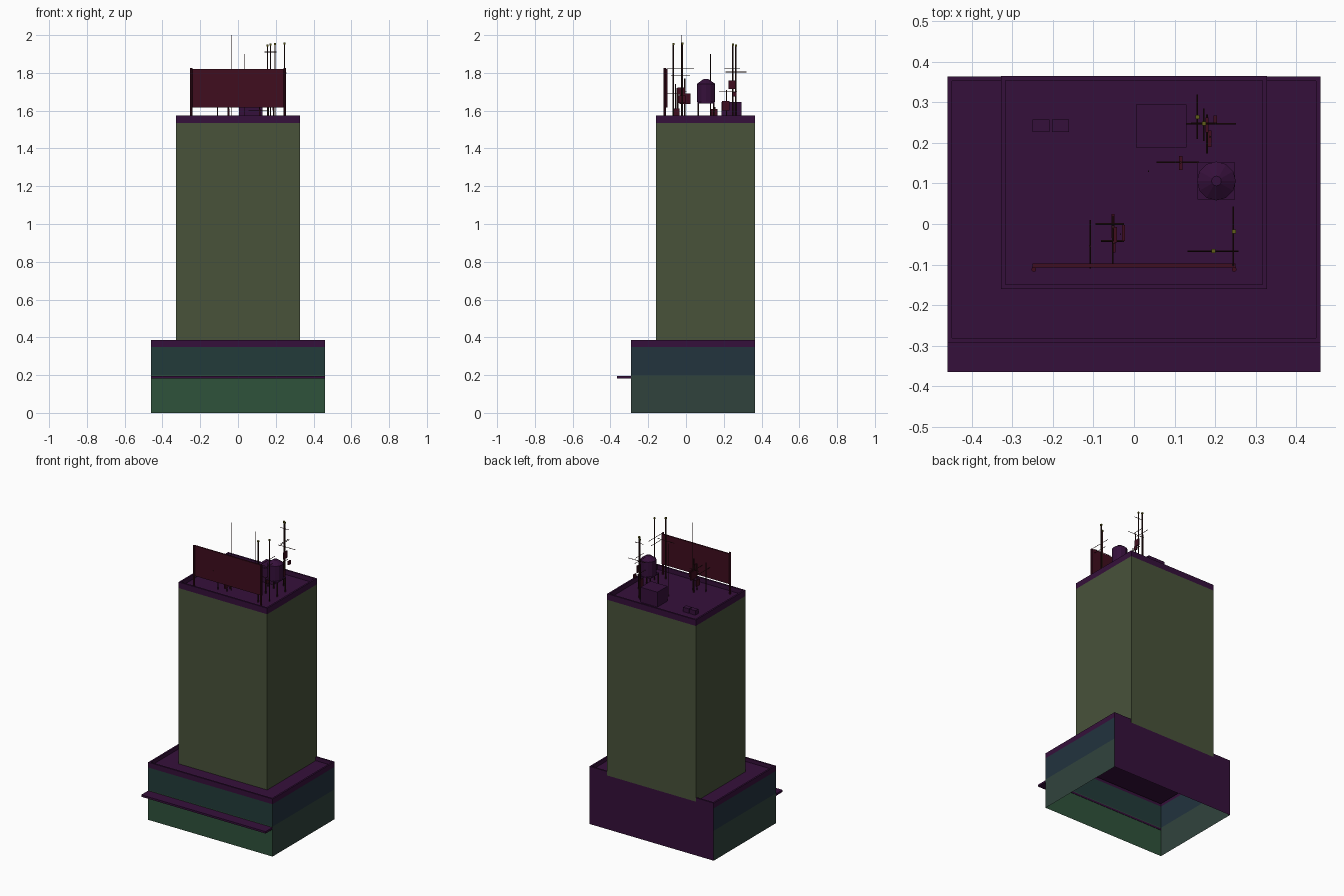
import bpy, bmesh
from mathutils import Vector


def mat(name, r, g, b):
    m = bpy.data.materials.new(name)
    m.diffuse_color = (r, g, b, 1)
    return m


PURPLE = mat("purple", 0.036, 0.005, 0.043)
OLIVE = mat("olive", 0.065, 0.085, 0.042)
GREEN = mat("green", 0.028, 0.085, 0.044)
GREY_GREEN = mat("grey_green", 0.03, 0.055, 0.046)
TEAL = mat("teal", 0.016, 0.044, 0.042)
BLUE = mat("slate_blue", 0.016, 0.033, 0.048)
RED = mat("dark_red", 0.05, 0.004, 0.013)
BROWN = mat("dark_brown", 0.03, 0.008, 0.008)
YELLOW = mat("yellow", 0.12, 0.11, 0.01)


def finish(name, bm, mats):
    me = bpy.data.meshes.new(name)
    bm.to_mesh(me)
    bm.free()
    for m in mats:
        me.materials.append(m)
    ob = bpy.data.objects.new(name, me)
    bpy.context.collection.objects.link(ob)
    return ob


def shell(name, rect, levels, mats):
    """Open-bottomed block: levels are (z, inset, materials for front, right, back, left)."""
    x0, x1, y0, y1 = rect
    bm = bmesh.new()
    prev = None
    for z, i, ids in levels:
        ring = [bm.verts.new(p) for p in ((x0 + i, y0 + i, z), (x1 - i, y0 + i, z),
                                          (x1 - i, y1 - i, z), (x0 + i, y1 - i, z))]
        if prev:
            for k in range(4):
                n = (k + 1) % 4
                bm.faces.new((prev[k], prev[n], ring[n], ring[k])).material_index = ids[k]
        prev = ring
    bm.faces.new(prev)
    return finish(name, bm, mats)


def box(name, lo, hi, m):
    lo, hi = Vector(lo), Vector(hi)
    bm = bmesh.new()
    bmesh.ops.create_cube(bm, size=1)
    for v in bm.verts:
        v.co = Vector([(lo[k] + hi[k]) / 2 + v.co[k] * (hi[k] - lo[k]) for k in range(3)])
    return finish(name, bm, [m])


def rod(name, a, b, r, m=BROWN, n=6, r2=None):
    a, b = Vector(a), Vector(b)
    bm = bmesh.new()
    bmesh.ops.create_cone(bm, segments=n, radius1=r, radius2=r if r2 is None else r2,
                          depth=(b - a).length, cap_ends=True)
    q = (b - a).to_track_quat('Z', 'Y')
    for v in bm.verts:
        v.co = q @ v.co + (a + b) / 2
    return finish(name, bm, [m])


ROOF = 1.545
P4 = (0, 0, 0, 0)

# Podium: two window bands, plain back wall, parapet and sunken roof
shell("podium", (-0.46, 0.46, -0.292, 0.364),
      [(0, 0, P4), (0.2, 0, (1, 2, 0, 2)), (0.35, 0, (3, 4, 0, 4)), (0.385, 0, P4),
       (0.385, 0.011, P4), (0.36, 0.011, P4)],
      [PURPLE, GREEN, GREY_GREEN, TEAL, BLUE])

# Street canopy
box("canopy", (-0.46, -0.365, 0.182), (0.46, -0.29, 0.195), PURPLE)

# Tower with parapet
shell("tower", (-0.328, 0.328, -0.16, 0.365),
      [(0.36, 0, P4), (1.535, 0, (1, 1, 1, 1)), (1.575, 0, P4), (1.575, 0.011, P4),
       (ROOF, 0.011, P4)], [PURPLE, OLIVE])

# Billboard and its posts
box("billboard", (-0.25, -0.107, 1.618), (0.25, -0.097, 1.82), RED)
for x in (-0.247, 0.247):
    rod("billboard_post", (x, -0.112, ROOF), (x, -0.112, 1.825), 0.006, RED, 8)

# Stair house and air conditioning units
box("stair_house", (0.005, 0.188, ROOF), (0.13, 0.295, 1.645), PURPLE)
for x in (-0.25, -0.202):
    box("air_unit", (x, 0.227, ROOF), (x + 0.042, 0.258, 1.575), PURPLE)

# Water tank on a legged stand
TX, TY = 0.203, 0.106
rod("water_tank", (TX, TY, 1.645), (TX, TY, 1.742), 0.048, PURPLE, 12)
rod("water_tank_lid", (TX, TY, 1.742), (TX, TY, 1.768), 0.048, PURPLE, 12, 0.012)
box("tank_platform", (TX - 0.046, TY - 0.046, 1.638), (TX + 0.046, TY + 0.046, 1.645), PURPLE)
for sx in (-0.042, 0.042):
    for sy in (-0.042, 0.042):
        rod("tank_leg", (TX + sx, TY + sy, ROOF), (TX + sx, TY + sy, 1.64), 0.004)

# Lamp-tipped masts
for x, y, z in ((0.156, 0.264, 1.95), (0.172, 0.248, 1.955),
                (0.196, -0.067, 1.957), (0.246, -0.019, 1.96)):
    rod("mast", (x, y, ROOF), (x, y, z - 0.008), 0.004)
    box("mast_lamp", (x - 0.005, y - 0.005, z - 0.01), (x + 0.005, y + 0.005, z), YELLOW)

# Plain whip masts and short antenna poles
for x, y, z, r in ((-0.033, -0.025, 2.0, 0.0018), (0.036, 0.13, 1.9, 0.0018),
                   (-0.052, -0.007, 1.77, 0.004), (-0.05, -0.045, 1.72, 0.004),
                   (-0.108, -0.055, 1.74, 0.003), (0.115, 0.152, 1.62, 0.003),
                   (0.187, 0.215, 1.71, 0.003)):
    rod("pole", (x, y, ROOF), (x, y, z), r)

# Horizontal antenna bars: centre, axis, half length
for x, y, z, ax, h in ((0.245, -0.03, 1.825, 1, 0.073), (0.245, -0.03, 1.785, 1, 0.05),
                       (0.195, -0.067, 1.80, 0, 0.063), (0.172, 0.248, 1.91, 0, 0.032),
                       (0.19, 0.247, 1.79, 0, 0.062), (0.156, 0.264, 1.805, 1, 0.055),
                       (0.172, 0.245, 1.825, 1, 0.04), (0.18, 0.222, 1.70, 1, 0.048),
                       (-0.06, 0.0, 1.70, 0, 0.035), (-0.053, -0.042, 1.66, 0, 0.028),
                       (-0.052, -0.04, 1.69, 1, 0.06), (-0.108, -0.05, 1.69, 1, 0.06),
                       (0.108, 0.152, 1.6, 0, 0.052)):
    d = Vector((h, 0, 0) if ax == 0 else (0, h, 0))
    c = Vector((x, y, z))
    rod("antenna_bar", c - d, c + d, 0.002, n=4)

# Flat panel antennas: x, y range, z range
for x, y0, y1, z0, z1 in ((-0.052, -0.035, 0.025, 1.635, 1.69), (-0.046, -0.045, -0.008, 1.685, 1.722),
                          (-0.05, -0.07, -0.035, 1.57, 1.612), (-0.026, -0.042, -0.002, 1.64, 1.68),
                          (0.18, 0.225, 0.262, 1.715, 1.76), (0.2, 0.245, 0.268, 1.675, 1.70),
                          (0.187, 0.19, 0.23, 1.6, 1.65), (0.115, 0.133, 0.168, 1.57, 1.61)):
    box("panel_antenna", (x - 0.004, y0, z0), (x + 0.004, y1, z1), RED)
